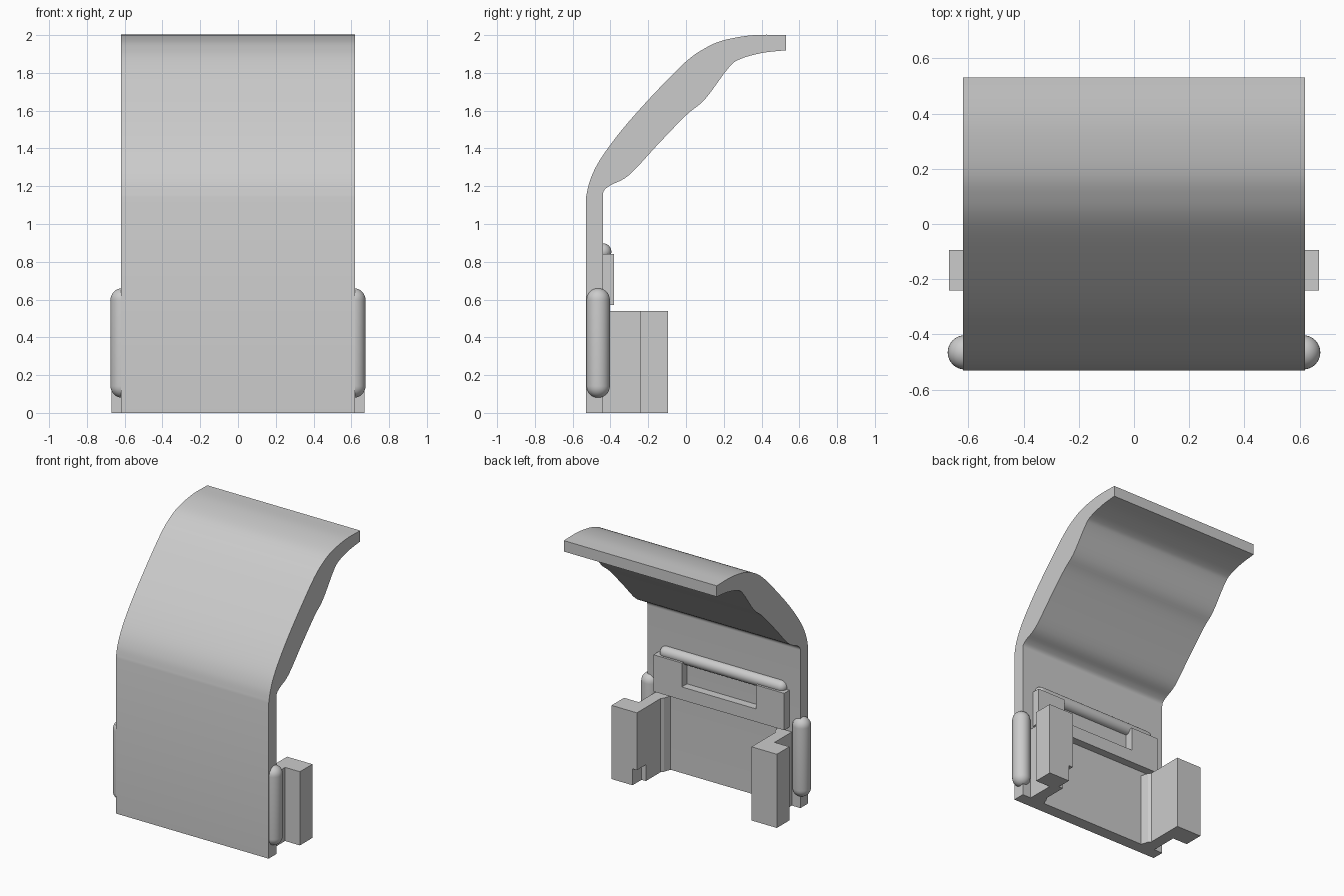
import bpy, bmesh, math
from mathutils import Vector, Matrix

if "Cube" in bpy.data.objects:
    bpy.data.objects.remove(bpy.data.objects["Cube"])

grey = bpy.data.materials.new("plain_grey")
grey.use_nodes = True
COLOUR = (0.6, 0.6, 0.6, 1)
grey.diffuse_color = COLOUR
grey.node_tree.nodes["Principled BSDF"].inputs["Base Color"].default_value = COLOUR


def finish(bm, name, smooth=False):
    bmesh.ops.recalc_face_normals(bm, faces=bm.faces)
    mesh = bpy.data.meshes.new(name)
    bm.to_mesh(mesh)
    bm.free()
    mesh.materials.append(grey)
    obj = bpy.data.objects.new(name, mesh)
    bpy.context.collection.objects.link(obj)
    if smooth:
        bpy.ops.object.select_all(action="DESELECT")
        obj.select_set(True)
        bpy.context.view_layer.objects.active = obj
        bpy.ops.object.shade_smooth_by_angle(angle=math.radians(30))
    return obj


def prism(name, points, direction, smooth=False):
    """Extrude a closed 3D outline along a direction."""
    bm = bmesh.new()
    face = bm.faces.new([bm.verts.new(p) for p in points])
    new = bmesh.ops.extrude_face_region(bm, geom=[face], use_keep_orig=True)["geom"]
    moved = [v for v in new if isinstance(v, bmesh.types.BMVert)]
    bmesh.ops.translate(bm, verts=moved, vec=direction)
    return finish(bm, name, smooth)


def capsule(name, a, b, r):
    """Rod with round ends whose tips reach a and b."""
    a, b = Vector(a), Vector(b)
    half = (b - a).length / 2 - r
    bm = bmesh.new()
    bmesh.ops.create_uvsphere(bm, u_segments=32, v_segments=16, radius=r)
    middle = [e for e in bm.edges if all(abs(v.co.z) < 1e-5 for v in e.verts)]
    bmesh.ops.split_edges(bm, edges=middle)
    for f in bm.faces:
        f.tag = f.calc_center_median().z > 0
    for v in bm.verts:
        v.co.z += half if v.link_faces[0].tag else -half
    rings = [e for e in bm.edges if e.is_boundary]
    bmesh.ops.bridge_loops(bm, edges=rings)
    turn = (b - a).to_track_quat("Z", "Y").to_matrix().to_4x4()
    bm.transform(Matrix.Translation((a + b) / 2) @ turn)
    return finish(bm, name, True)


def spline(pts, steps=5):
    """Smooth line through the given points."""
    p = [Vector(q) for q in pts]
    p = [2 * p[0] - p[1]] + p + [2 * p[-1] - p[-2]]
    out = []
    for i in range(1, len(p) - 2):
        a, b, c, d = p[i - 1:i + 3]
        for k in range(steps):
            t = k / steps
            out.append(0.5 * (2 * b + (c - a) * t + (2 * a - 5 * b + 4 * c - d) * t * t
                              + (3 * b - a - 3 * c + d) * t ** 3))
    return out + [p[-2]]


# Upright plate sweeping into the curved hood
outer = spline([(-.53, 1.14), (-.51, 1.225), (-.47, 1.315), (-.4, 1.42), (-.3, 1.545), (-.15, 1.71),
                (0, 1.86), (.1, 1.93), (.2, 1.973), (.36, 2), (.53, 2)])
inner = spline([(.53, 1.92), (.4, 1.905), (.28, 1.87), (.22, 1.82), (.1, 1.66), (0, 1.575),
                (-.15, 1.42), (-.3, 1.26), (-.4, 1.205), (-.435, 1.175), (-.44, 1.14)])
outline = [(-.53, 0)] + [tuple(p) for p in outer + inner] + [(-.44, 0)]
prism("curved_back_plate", [(-.62, y, z) for y, z in outline], (1.24, 0, 0), True)

# Side rods and hooked clips
TOP, NOTCH = .54, .12
for side, s in (("left", 1), ("right", -1)):
    capsule(side + "_side_rod", (s * .613, -.465, .08), (s * .613, -.465, .66), .062)
    neck = [(.55, -.2), (.55, -.45), (.43, -.45), (.45, -.39), (.465, -.37), (.465, -.2)]
    prism(side + "_clip_neck", [(s * x, y, 0) for x, y in neck], (0, 0, TOP))
    inset = .5 if s > 0 else .465
    block = [(.67, 0), (.67, TOP), (.465, TOP), (.465, NOTCH), (inset, NOTCH), (inset, 0)]
    prism(side + "_clip_block", [(s * x, -.24, z) for x, z in block], (0, .145, 0))

# U-shaped bracket with a rod along its top
bracket = [(-.53, .57), (-.53, .84), (-.3, .84), (-.3, .665), (.3, .665), (.3, .84), (.53, .84), (.53, .57)]
prism("rear_bracket", [(x, -.45, z) for x, z in bracket], (0, .07, 0))
capsule("rear_top_rod", (-.51, -.44, .853), (.51, -.44, .853), .045)
